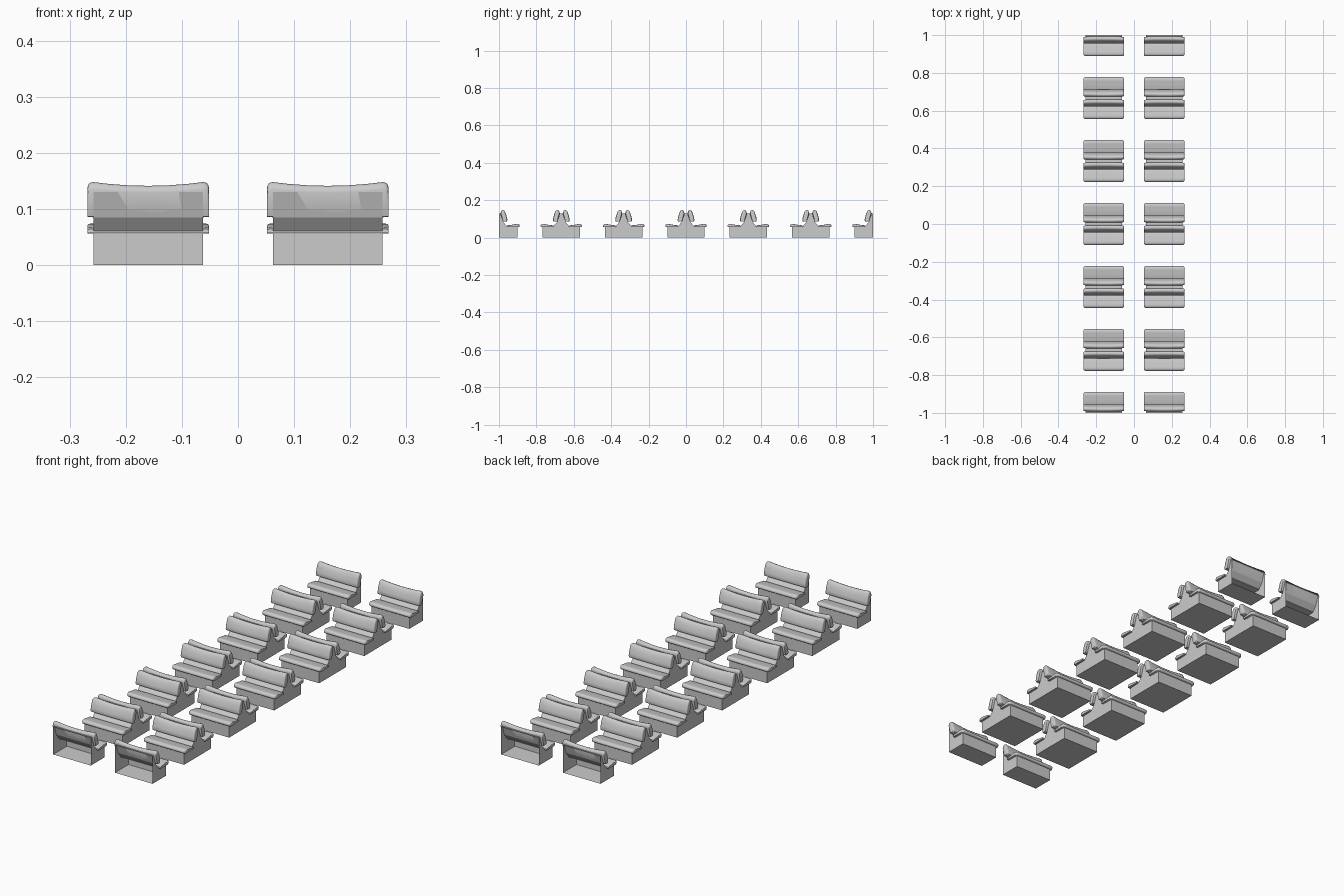
import bpy, bmesh, math

if "Cube" in bpy.data.objects:
    bpy.data.objects.remove(bpy.data.objects["Cube"])

HALF_W = 0.0975   # half width of a plinth
SPACING = 1 / 3   # distance between bench units

# Half cross-sections: (distance from the unit's centre line, height)
BASE = [(0, 0), (0.1, 0), (0.1, 0.057), (0.045, 0.057),
        (0.022, 0.085), (0.008, 0.13), (0, 0.13)]
SEAT = [(0.042, 0.057), (0.106, 0.056), (0.110, 0.059), (0.111, 0.065),
        (0.108, 0.071), (0.101, 0.074), (0.090, 0.073), (0.070, 0.069),
        (0.050, 0.067), (0.043, 0.064)]
BACK = [(0.022, 0.086), (0.036, 0.085), (0.043, 0.088), (0.045, 0.095),
        (0.043, 0.107), (0.038, 0.125), (0.032, 0.140), (0.027, 0.146),
        (0.020, 0.148), (0.013, 0.145), (0.009, 0.134)]


def loft(name, rings, open_seam=False):
    """Skin a row of equal rings and cap both ends."""
    bm = bmesh.new()
    rows = [[bm.verts.new(p) for p in ring] for ring in rings]
    n = len(rows[0])
    for a, b in zip(rows, rows[1:]):
        for i in range(n - 1 if open_seam else n):
            j = (i + 1) % n
            bm.faces.new((a[i], a[j], b[j], b[i]))
    bm.faces.new(rows[0][::-1])
    bm.faces.new(rows[-1])
    bmesh.ops.recalc_face_normals(bm, faces=bm.faces)
    mesh = bpy.data.meshes.new(name)
    bm.to_mesh(mesh)
    bm.free()
    return mesh


def cushion(name, section, anchor, sag):
    """Padded cushion: rounded ends, middle dipping by sag."""
    ends = [(0.108, 0.84), (0.107, 0.91), (0.104, 0.97), (0.098, 1.0)]
    stations = ([(-x, s) for x, s in ends]
                + [(x, 1.0) for x in (-0.07, -0.035, 0, 0.035, 0.07)]
                + ends[::-1])
    z0 = min(z for _, z in section)
    h = max(z for _, z in section) - z0
    rings = []
    for x, s in stations:
        dip = sag * max(0, 1 - (x / 0.1) ** 2)
        rings.append([(x,
                       anchor[0] + (o - anchor[0]) * s - 0.3 * dip * (z - z0) / h,
                       anchor[1] + (z - anchor[1]) * s - dip * (z - z0) / h)
                      for o, z in section])
    mesh = loft(name, rings)
    mesh.shade_smooth()
    mesh.set_sharp_from_angle(angle=math.radians(50))
    return mesh


def place(name, mesh, x, y, turned):
    ob = bpy.data.objects.new(name, mesh)
    ob.location = (x, y, 0)
    ob.rotation_euler.z = math.pi if turned else 0
    bpy.context.collection.objects.link(ob)


# Plinths: closed double one, and end one left open at its rear
double = BASE[1:] + [(-o, z) for o, z in BASE[-2:0:-1]]
double_base = loft("double_plinth",
                   [[(x, o, z) for o, z in double] for x in (-HALF_W, HALF_W)])
end_base = loft("end_plinth",
                [[(x, o, z) for o, z in BASE] for x in (-HALF_W, HALF_W)],
                open_seam=True)
seat = cushion("seat_cushion", SEAT, (0.045, 0.057), 0.001)
back = cushion("back_cushion", BACK, (0.022, 0.09), 0.007)

# Two columns of back-to-back benches, single benches at the ends
for x in (-0.16, 0.16):
    for k in range(-3, 4):
        y = k * SPACING
        if abs(k) == 3:
            directions = [k > 0]
            place("end_plinth", end_base, x, y, k > 0)
        else:
            directions = [False, True]
            place("double_plinth", double_base, x, y, False)
        for turned in directions:
            place("seat_cushion", seat, x, y, turned)
            place("back_cushion", back, x, y, turned)
